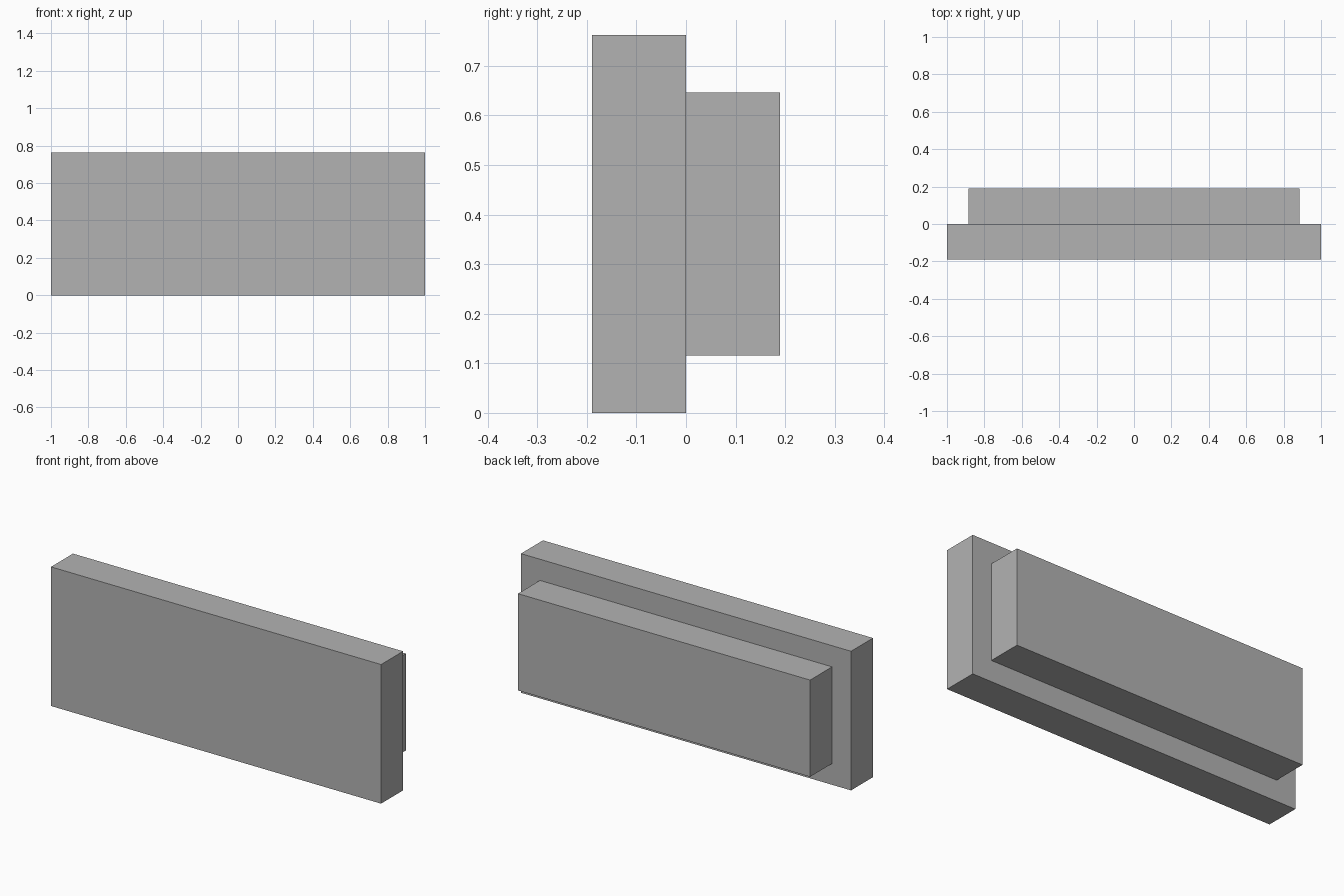
import bpy

cube = bpy.data.objects.get("Cube")
if cube:
    bpy.data.objects.remove(cube, do_unlink=True)

# Single grey finish
grey = bpy.data.materials.new("plain_grey")
grey.use_nodes = True
colour = (0.45, 0.45, 0.45, 1)
grey.diffuse_color = colour
grey.node_tree.nodes["Principled BSDF"].inputs["Base Color"].default_value = colour

DEPTH = 0.19
HEIGHT = 0.762


def slab(name, width, height, y):
    """Flat-faced box centred on the panel's middle height."""
    bpy.ops.mesh.primitive_cube_add(size=1, location=(0, y, HEIGHT / 2))
    obj = bpy.context.object
    obj.name = name
    obj.scale = (width, DEPTH, height)
    bpy.ops.object.transform_apply(location=False, rotation=False, scale=True)
    obj.data.materials.append(grey)


# Wide front panel and the smaller block behind it
slab("front_panel", 2, HEIGHT, -DEPTH / 2)
slab("back_block", 1.77, 0.53, DEPTH / 2)
